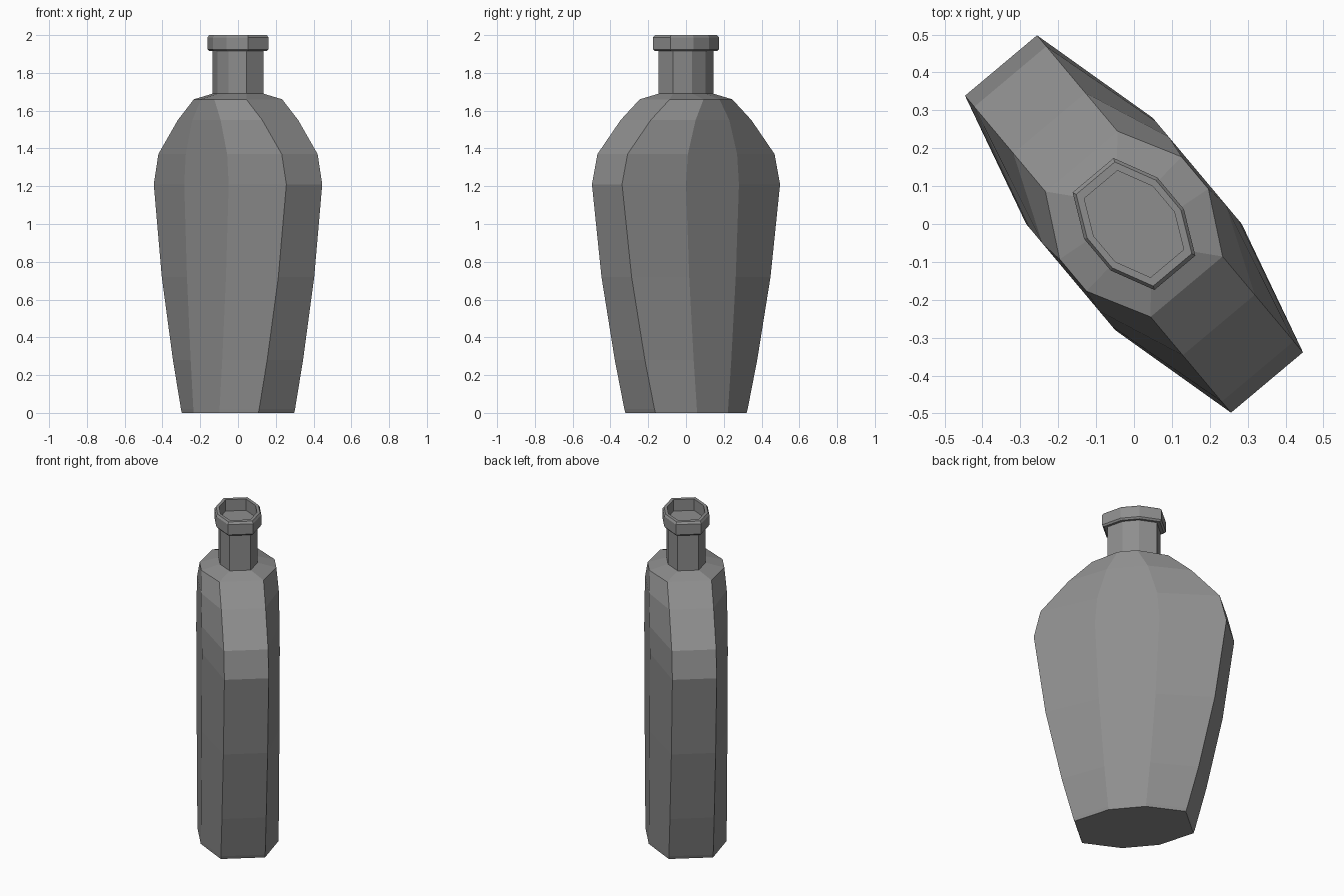
import bpy
import bmesh
import math
from mathutils import Matrix

cube = bpy.data.objects.get("Cube")
if cube:
    bpy.data.objects.remove(cube, do_unlink=True)

TURN = Matrix.Rotation(math.radians(-50), 4, 'Z')

grey = bpy.data.materials.new("bottle grey")
grey.use_nodes = True
colour = (0.27, 0.27, 0.27, 1)
grey.diffuse_color = colour
grey.node_tree.nodes["Principled BSDF"].inputs["Base Color"].default_value = colour


def octagon(bm, z, length, end, side, depth):
    """Ring of eight corners: narrow ends at +-length, broad sides at +-depth."""
    half = [(length, -end), (length, end), (side, depth), (-side, depth)]
    corners = half + [(-x, -y) for x, y in half]
    return [bm.verts.new((x, y, z)) for x, y in corners]


def loft(name, levels):
    """Skin octagons from bottom to top and close both ends."""
    bm = bmesh.new()
    rings = [octagon(bm, *level) for level in levels]
    for low, high in zip(rings, rings[1:]):
        for i in range(8):
            j = (i + 1) % 8
            bm.faces.new((low[i], low[j], high[j], high[i]))
    bm.faces.new(reversed(rings[0]))
    bm.faces.new(rings[-1])
    bm.transform(TURN)
    bmesh.ops.recalc_face_normals(bm, faces=bm.faces)
    mesh = bpy.data.meshes.new(name)
    bm.to_mesh(mesh)
    bm.free()
    mesh.materials.append(grey)
    obj = bpy.data.objects.new(name, mesh)
    bpy.context.collection.objects.link(obj)
    return obj


# Flattened body: height and half-length, with broad sides following the length
outline = [(0, 0.315), (0.02, 0.322), (0.28, 0.388), (0.72, 0.48),
           (1.21, 0.546), (1.37, 0.508), (1.55, 0.348)]
body = [(z, r, 0.124, r * 0.335, 0.218) for z, r in outline]
body += [(1.66, 0.216, 0.124, 0.055, 0.21),
         (1.69, 0.14, 0.059, 0.044, 0.105)]
loft("bottle_body", body)


# Neck and hollow lip share one cross-section, scaled by half-length
def round_level(z, r):
    return (z, r, r * 0.42, r * 0.325, r * 0.75)


loft("bottle_neck", [round_level(1.685, 0.14), round_level(1.925, 0.14)])
loft("bottle_lip", [round_level(z, r) for z, r in [
    (1.915, 0.135), (1.915, 0.158), (1.925, 0.168), (1.988, 0.168),
    (2.0, 0.158), (2.0, 0.136), (1.93, 0.136)]])
